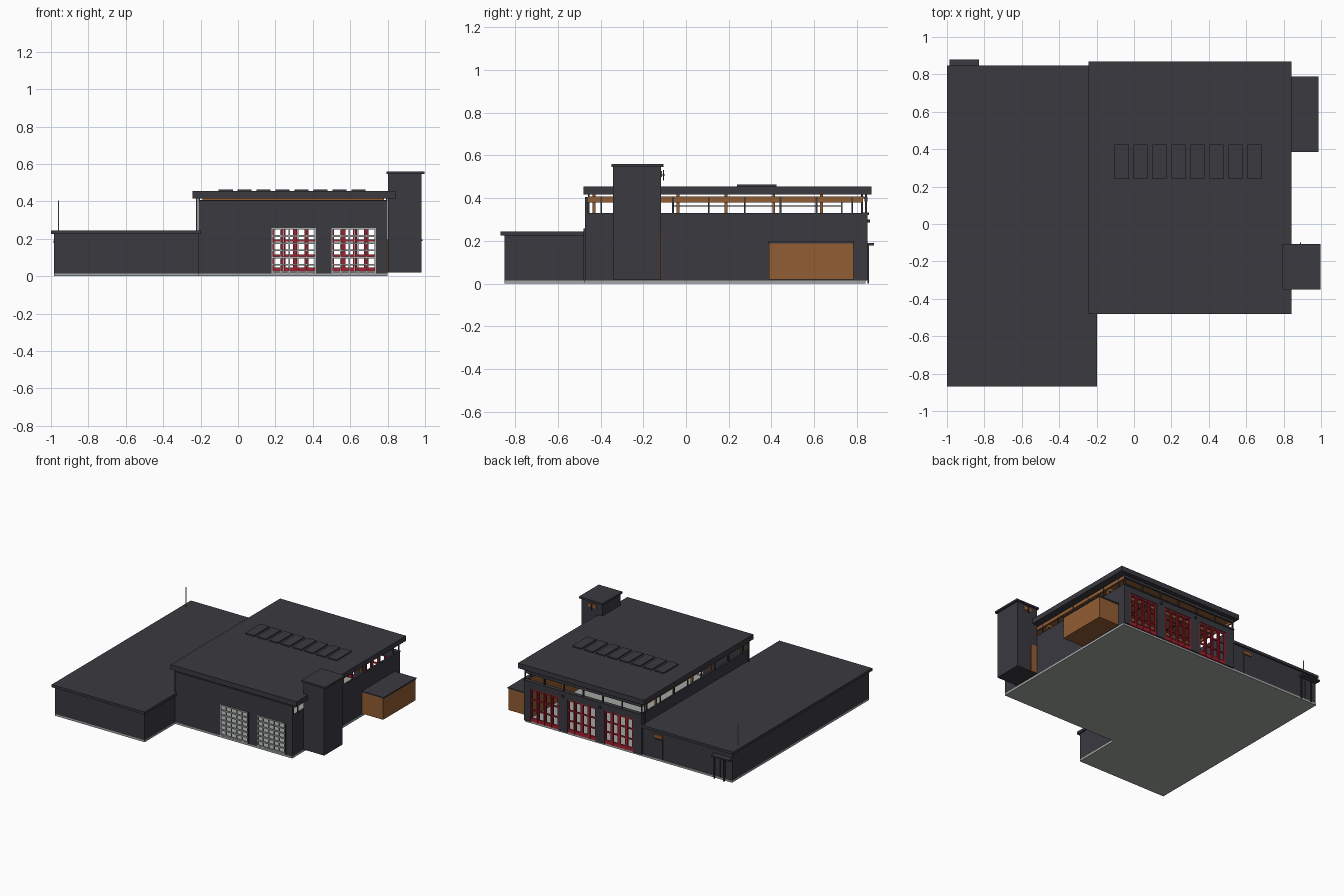
import bpy, bmesh, math
from mathutils import Matrix, Vector

if "Cube" in bpy.data.objects:
    bpy.data.objects.remove(bpy.data.objects["Cube"])


def mat(name, r, g, b):
    m = bpy.data.materials.new(name)
    m.diffuse_color = (r, g, b, 1)
    m.use_nodes = True
    m.node_tree.nodes["Principled BSDF"].inputs["Base Color"].default_value = m.diffuse_color
    return m


DARK = mat("charcoal cladding", 0.042, 0.041, 0.051)
WOOD = mat("timber", 0.29, 0.11, 0.034)
RED = mat("red door paint", 0.36, 0.014, 0.03)
LIGHT = mat("light grey metal", 0.42, 0.43, 0.43)
CONC = mat("concrete", 0.36, 0.39, 0.37)


def boxes(name, material, items):
    """One object from boxes given as (x0, x1, y0, y1, z0, z1)."""
    bm = bmesh.new()
    for x0, x1, y0, y1, z0, z1 in items:
        mtx = Matrix.Translation(((x0 + x1) / 2, (y0 + y1) / 2, (z0 + z1) / 2))
        mtx = mtx @ Matrix.Diagonal((x1 - x0, y1 - y0, z1 - z0, 1))
        bmesh.ops.create_cube(bm, size=1, matrix=mtx)
    return finish(name, material, bm)


def finish(name, material, bm):
    me = bpy.data.meshes.new(name)
    bm.to_mesh(me)
    bm.free()
    me.materials.append(material)
    ob = bpy.data.objects.new(name, me)
    bpy.context.collection.objects.link(ob)
    return ob


def rod(name, material, x, y, z0, z1, r):
    bm = bmesh.new()
    bmesh.ops.create_cone(bm, cap_ends=True, segments=10, radius1=r, radius2=r, depth=z1 - z0,
                          matrix=Matrix.Translation((x, y, (z0 + z1) / 2)))
    return finish(name, material, bm)


# L-shaped slab, extruded from its outline
bm = bmesh.new()
outline = [(-.985, -.85), (-.21, -.85), (-.21, -.475), (.80, -.475), (.80, .84), (-.985, .84)]
face = bm.faces.new([bm.verts.new((x, y, 0)) for x, y in outline])
up = bmesh.ops.extrude_face_region(bm, geom=[face])["geom"]
bmesh.ops.translate(bm, verts=[v for v in up if isinstance(v, bmesh.types.BMVert)], vec=Vector((0, 0, .015)))
bmesh.ops.recalc_face_normals(bm, faces=bm.faces)
finish("floor_slab", CONC, bm)

# Low office wing
boxes("wing_walls", DARK, [(-.985, -.212, -.85, .835, .015, .225)])
boxes("wing_roof", DARK, [(-1, -.198, -.868, .848, .225, .245)])
rod("flagpole", LIGHT, -.96, .73, .245, .405, .0035)

# Wing entrance at the back, with canopy and posts
boxes("entrance_canopy", DARK, [(-.987, -.83, .835, .88, .178, .19)])
boxes("entrance_posts", DARK, [(x, x + .008, .85, .858, .0, .178) for x in (-.93, -.845)])
boxes("entrance_doors", DARK, [(-.925, -.887, .835, .84, .015, .165), (-.883, -.845, .835, .84, .015, .165)])
boxes("wing_side_door", DARK, [(-.385, -.315, .835, .84, .015, .165)])
boxes("timber_sign", WOOD, [(-.385, -.31, .835, .844, .175, .2)])

# Main hall walls: side walls low, front wall full height with two openings
FRONT, BACK = (.2975, .6185), (-.015, .305, .625)
HW = .1185
Z0, SILL, TOP = .015, .33, .405
boxes("hall_side_walls", DARK, [(-.212, -.198, -.472, .85, Z0, SILL), (.786, .80, -.472, .85, Z0, SILL)])
edges = [-.212] + [c + s * HW for c in FRONT for s in (-1, 1)] + [.80]
boxes("hall_front_wall", DARK,
      [(edges[i], edges[i + 1], -.473, -.458, Z0, TOP) for i in (0, 2, 4)]
      + [(c - HW, c + HW, -.473, -.458, .257, TOP) for c in FRONT])

# Back wall piers and lintel
BW = .122
edges = [-.212] + [c + s * BW for c in BACK for s in (-1, 1)] + [.80]
boxes("hall_back_wall", DARK,
      [(edges[i], edges[i + 1], .828, .851, Z0, SILL) for i in (0, 2, 4, 6)]
      + [(c - BW, c + BW, .828, .851, .275, SILL) for c in BACK])
boxes("back_lamps", DARK, [(x - .008, x + .008, .85, .862, .285, .3) for x in (.145, .465)])

# Timber lining on the inside of the right wall, and the hall ceiling
boxes("timber_lining", WOOD, [(.782, .786, -.458, .828, Z0, SILL - .004)])
boxes("timber_ceiling", WOOD, [(-.2, .79, -.458, .835, .399, .407)])
boxes("timber_edge_beams", WOOD, [(-.208, -.196, -.458, .83, .38, .407),
                                  (.784, .796, -.458, .83, .38, .407)])

# Timber frames: posts and cross beams
ys = [-.43, -.26, -.037, .187, .411, .635]
boxes("timber_posts", WOOD, [(x, x + .014, y - .007, y + .007, Z0, .385) for y in ys for x in (-.19, .766)])
boxes("timber_cross_beams", WOOD, [(-.19, .78, y - .007, y + .007, .378, .416) for y in ys])
boxes("hanging_light_rails", DARK, [(x, x + .01, -.06, .725, .361, .366) for x in (.1, .45)])

# Clerestory mullions and rails on both sides and the back
mull = [(x, x + .008, -.397 + .168 * i - .004, -.397 + .168 * i + .004, SILL, .405)
        for i in range(8) for x in (-.21, .79)]
boxes("side_mullions", DARK, mull)
bx = [-.208 + i * 1.004 / 6 for i in range(7)]
boxes("back_mullions", DARK, [(x - .004, x + .004, .838, .848, SILL, .416) for x in bx])
boxes("back_window_head", DARK, [(-.212, .80, .836, .85, .385, .405)])
boxes("back_window_sill", DARK, [(-.212, .80, .826, .858, SILL - .008, SILL + .002)])
boxes("downpipes", DARK, [(-.224, -.216, y, y + .008, .245, .416) for y in (-.46, .82)])

# Hall roof and roof panels
boxes("hall_roof", DARK, [(-.244, .842, -.48, .868, .416, .455)])
boxes("roof_panels", DARK, [(-.105 + .1015 * i, -.028 + .1015 * i, .24, .425, .455, .464) for i in range(8)])

# Front sectional doors: light grid in each opening
grid = []
for c in FRONT:
    for i in range(7):
        z = .018 + i * .0385
        grid.append((c - HW, c + HW, -.478, -.466, z, z + .009))
    for i in range(6):
        x = c - HW + i * (2 * HW - .007) / 5
        grid.append((x, x + .007, -.476, -.468, Z0, .257))
boxes("front_sectional_doors", LIGHT, grid)
boxes("front_door_tracks", DARK, [(c + HW, c + HW + .008, -.48, -.472, Z0, .257) for c in FRONT])

# Back folding doors: four red leaves per bay
leaves = []
w = 2 * BW / 4
for c in BACK:
    for k in range(4):
        x = c - BW + k * w
        leaves += [(x + .001, x + .011, .835, .847, Z0 + .003, .275),
                   (x + w - .011, x + w - .001, .835, .847, Z0 + .003, .275)]
        leaves += [(x + .011, x + w - .011, .836, .846, z, z + h)
                   for z, h in ((.018, .028), (.105, .01), (.185, .01), (.262, .013))]
boxes("back_folding_doors", RED, leaves)

# Hose tower with cap, timber door and louvre
boxes("tower", DARK, [(.803, .982, -.341, -.118, .02, .546)])
boxes("tower_cap", DARK, [(.793, .998, -.35, -.106, .546, .56)])
boxes("tower_door", WOOD, [(.805, .858, -.118, -.112, .02, .24)])
boxes("tower_louvre", WOOD, [(.855, .925, -.118, -.113, .5, .528)])
boxes("tower_lamp", DARK, [(.887, .893, -.113, -.098, .505, .511), (.887, .893, -.108, -.104, .482, .532)])

# Timber side annex
boxes("annex", WOOD, [(.80, .98, .388, .784, .02, .187)])
boxes("annex_roof", DARK, [(.80, .987, .385, .788, .187, .197)])
